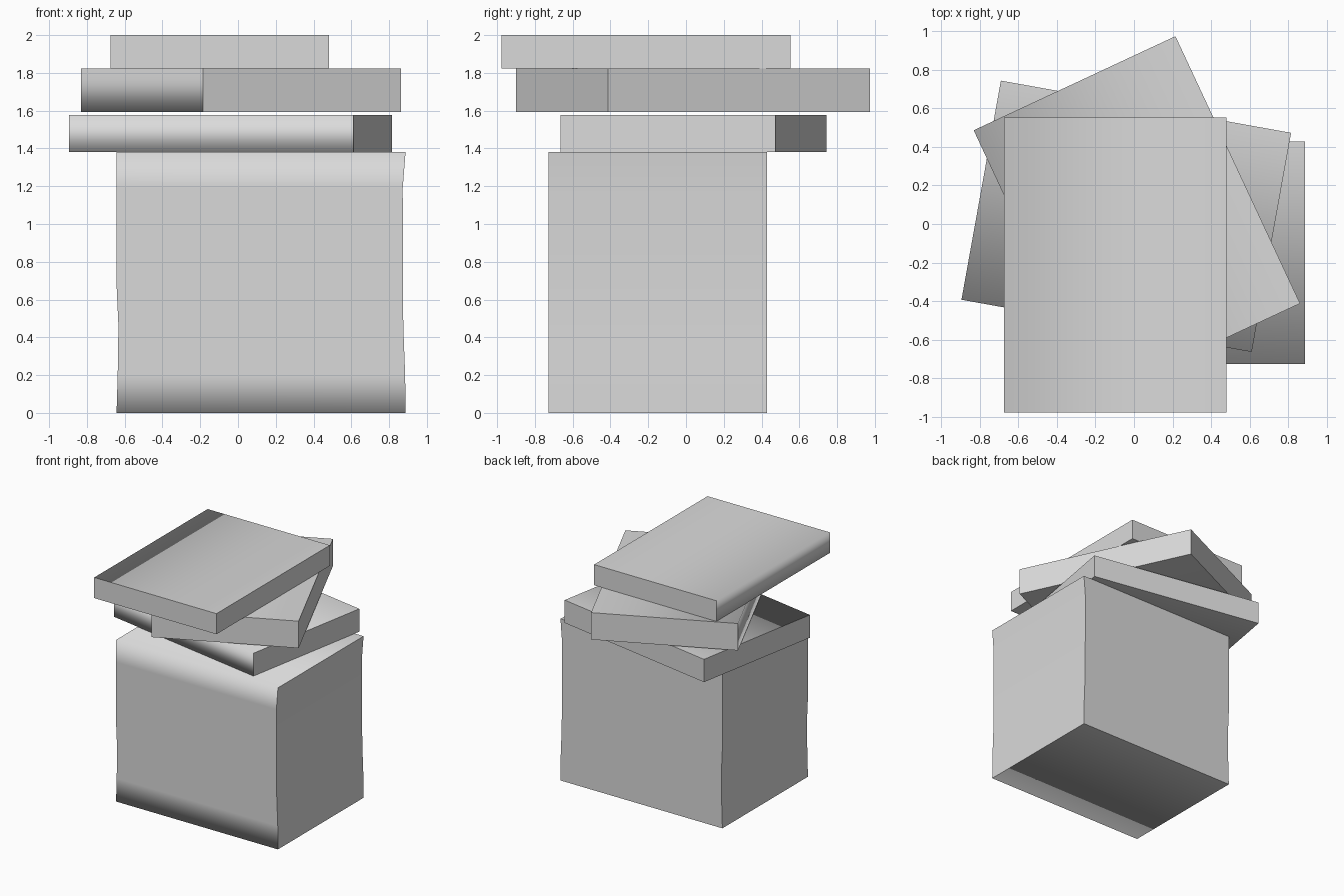
import bpy
import bmesh
from math import radians

if "Cube" in bpy.data.objects:
    bpy.data.objects.remove(bpy.data.objects["Cube"], do_unlink=True)

WIDTH, DEPTH = 1.53, 1.155

grey = bpy.data.materials.new("light_grey")
grey.use_nodes = True
grey.diffuse_color = (0.7, 0.7, 0.7, 1)
grey.node_tree.nodes["Principled BSDF"].inputs["Base Color"].default_value = (0.7, 0.7, 0.7, 1)


def add_block(name, center, turn, levels):
    """Stack rectangular rings; each level is (z, left inset, right inset)."""
    bm = bmesh.new()
    w, d = WIDTH / 2, DEPTH / 2
    rings = []
    for z, inset_l, inset_r in levels:
        l, r = -w + inset_l, w - inset_r
        rings.append([bm.verts.new((x, y, z))
                      for x, y in ((l, -d), (r, -d), (r, d), (l, d))])
    bottom = bm.faces.new(rings[0][::-1])
    top = bm.faces.new(rings[-1])
    for low, high in zip(rings, rings[1:]):
        for i in range(4):
            j = (i + 1) % 4
            bm.faces.new((low[i], low[j], high[j], high[i]))

    # Soft shading over the front top and bottom edges, all other corners crisp
    for f in bm.faces:
        f.smooth = True
    for e in bm.edges:
        on_cap = top in e.link_faces or bottom in e.link_faces
        on_front = all(v.co.y < 0 for v in e.verts)
        upright = abs(e.verts[0].co.z - e.verts[1].co.z) > 0.001
        e.smooth = not (upright or (on_cap and not on_front))

    mesh = bpy.data.meshes.new(name)
    bm.to_mesh(mesh)
    bm.free()
    mesh.materials.append(grey)
    obj = bpy.data.objects.new(name, mesh)
    obj.location = (center[0], center[1], 0)
    obj.rotation_euler.z = radians(turn)
    bpy.context.collection.objects.link(obj)


# Tall box with slightly bowed sides
add_block("tall_box", (0.122, -0.15), 0,
          [(0, 0, 0), (0.2, 0.006, 0.002), (0.46, 0.01, 0.012),
           (0.68, 0, 0.013), (1.19, 0, 0.015), (1.38, 0, 0)])

# Three loose slabs stacked on top, each turned differently
for name, center, turn, z0, z1 in (
        ("lower_slab", (-0.04, 0.04), -10.2, 1.382, 1.577),
        ("middle_slab", (0.015, 0.037), -65, 1.592, 1.822),
        ("upper_slab", (-0.097, -0.212), -90, 1.824, 2.0)):
    add_block(name, center, turn, [(z0, 0, 0), (z1, 0, 0)])
